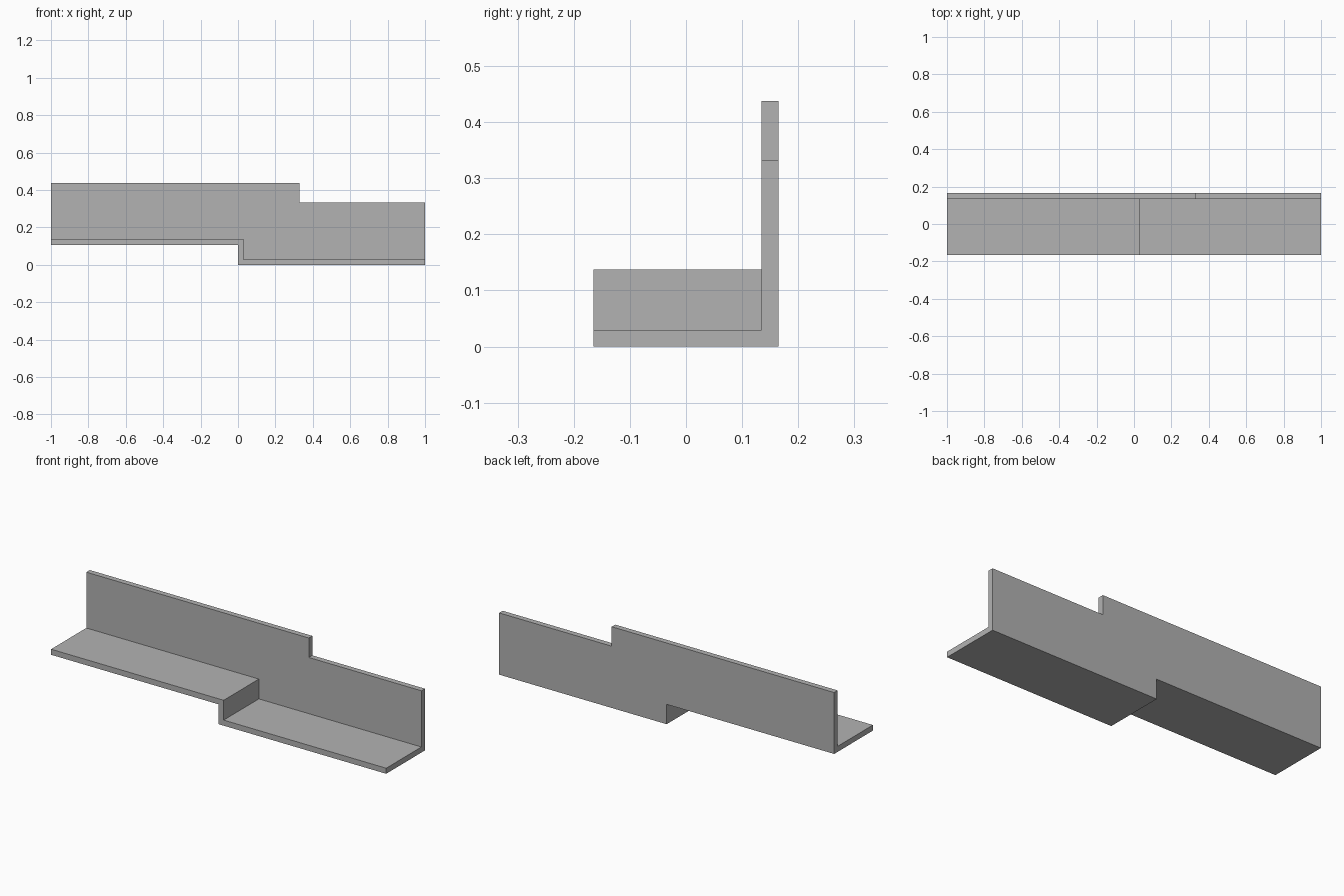
import bpy
import bmesh
from mathutils import Vector

cube = bpy.data.objects.get("Cube")
if cube:
    bpy.data.objects.remove(cube, do_unlink=True)

BACK, INNER, FRONT = 0.165, 0.135, -0.165
THICK = 0.03
LOW, HIGH = 0.0, 0.107          # underside heights of the two shelf levels
STEP_X, NOTCH_X = 0.0, 0.328    # shelf step and top notch
TOP_LOW, TOP_HIGH = 0.333, 0.438

# Stepped lines seen from the front, running left to right
underside = [(-1, HIGH), (STEP_X, HIGH), (STEP_X, LOW), (1, LOW)]
shelf_top = [(-1, HIGH + THICK), (STEP_X + THICK, HIGH + THICK),
             (STEP_X + THICK, LOW + THICK), (1, LOW + THICK)]
wall_top = [(-1, TOP_HIGH), (NOTCH_X, TOP_HIGH), (NOTCH_X, TOP_LOW), (1, TOP_LOW)]

bm = bmesh.new()


def line(points):
    return [bm.verts.new((x, INNER, z)) for x, z in points]


def extrude(faces, dy):
    result = bmesh.ops.extrude_face_region(bm, geom=faces)["geom"]
    verts = [g for g in result if isinstance(g, bmesh.types.BMVert)]
    bmesh.ops.translate(bm, verts=verts, vec=Vector((0, dy, 0)))


# Wall and shelf sections share the stepped line between them
bottom, middle, top = line(underside), line(shelf_top), line(wall_top)
shelf = bm.faces.new(bottom + middle[::-1])
wall = bm.faces.new(middle + top[::-1])

# Thicken the wall backwards, then pull the shelf forwards
extrude([shelf, wall], BACK - INNER)
bm.faces.ensure_lookup_table()
shelf = next(f for f in bm.faces if set(f.verts) == set(bottom + middle))
extrude([shelf], FRONT - INNER)
leftover = [f for f in bm.faces if set(f.verts) == set(bottom + middle)]
bmesh.ops.delete(bm, geom=leftover, context="FACES_ONLY")

# Merge coplanar faces into clean flat sides
bmesh.ops.recalc_face_normals(bm, faces=bm.faces)
bmesh.ops.dissolve_limit(bm, angle_limit=0.01, verts=bm.verts, edges=bm.edges)
bmesh.ops.recalc_face_normals(bm, faces=bm.faces)

mesh = bpy.data.meshes.new("stepped_angle_bracket")
bm.to_mesh(mesh)
bm.free()

# Plain grey finish
grey = bpy.data.materials.new("plain_grey")
grey.use_nodes = True
colour = (0.448, 0.448, 0.448, 1)
grey.diffuse_color = colour
grey.node_tree.nodes["Principled BSDF"].inputs["Base Color"].default_value = colour
mesh.materials.append(grey)

bracket = bpy.data.objects.new("stepped_angle_bracket", mesh)
bpy.context.collection.objects.link(bracket)
